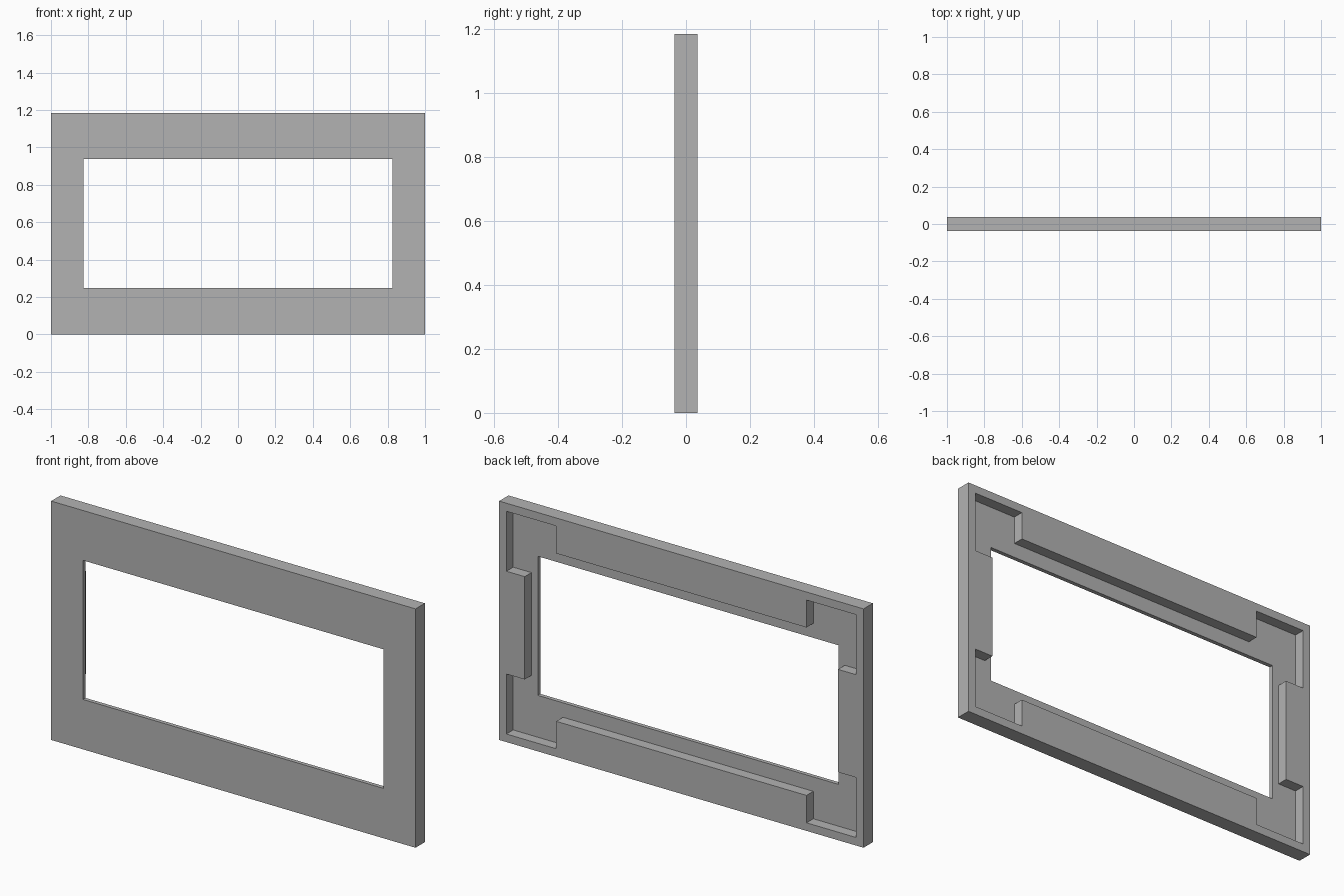
import bpy
import bmesh

if "Cube" in bpy.data.objects:
    bpy.data.objects.remove(bpy.data.objects["Cube"], do_unlink=True)

HALF_HEIGHT = 0.5925
HALF_DEPTH = 0.0365
FLOOR_Y = -0.0165   # back surface of the thin front web

grey = bpy.data.materials.new("grey")
grey.use_nodes = True
grey.diffuse_color = (0.45, 0.45, 0.45, 1)
grey.node_tree.nodes["Principled BSDF"].inputs["Base Color"].default_value = (0.45, 0.45, 0.45, 1)


def mirrored_outline(quarter):
    """Complete a quarter outline (x, z from the centre) in all four quadrants."""
    right = quarter + [(-x, z) for x, z in reversed(quarter)]
    return right + [(-x, -z) for x, z in right]


def prism(name, quarter, y0, y1):
    """Extrude a mirrored outline from y0 to y1."""
    bm = bmesh.new()
    verts = [bm.verts.new((x, y0, z + HALF_HEIGHT)) for x, z in mirrored_outline(quarter)]
    face = bm.faces.new(verts)
    extruded = bmesh.ops.extrude_face_region(bm, geom=[face], use_keep_orig=True)
    moved = [v for v in extruded["geom"] if isinstance(v, bmesh.types.BMVert)]
    bmesh.ops.translate(bm, verts=moved, vec=(0, y1 - y0, 0))
    bmesh.ops.recalc_face_normals(bm, faces=bm.faces)
    mesh = bpy.data.meshes.new(name)
    bm.to_mesh(mesh)
    bm.free()
    mesh.materials.append(grey)
    obj = bpy.data.objects.new(name, mesh)
    bpy.context.collection.objects.link(obj)
    return obj


def cut(target, cutter):
    """Subtract the cutter from the target and remove it."""
    mod = target.modifiers.new(cutter.name, "BOOLEAN")
    mod.operation = "DIFFERENCE"
    mod.solver = "EXACT"
    mod.object = cutter
    cutter.hide_render = True
    bpy.context.view_layer.objects.active = target
    bpy.ops.object.modifier_apply(modifier=mod.name)
    bpy.data.objects.remove(cutter, do_unlink=True)


# Solid panel
frame = prism("bezel_frame", [(1, HALF_HEIGHT)], -HALF_DEPTH, HALF_DEPTH)

# Window opening right through
cut(frame, prism("window_cutter", [(0.825, 0.345)], -0.1, 0.1))

# Back recess, leaving a rim with a raised block in the middle of each side
recess = [(0.86, 0.255), (0.96, 0.255), (0.96, 0.5525), (0.687, 0.5525), (0.687, 0.4165)]
cut(frame, prism("recess_cutter", recess, FLOOR_Y, 0.1))
